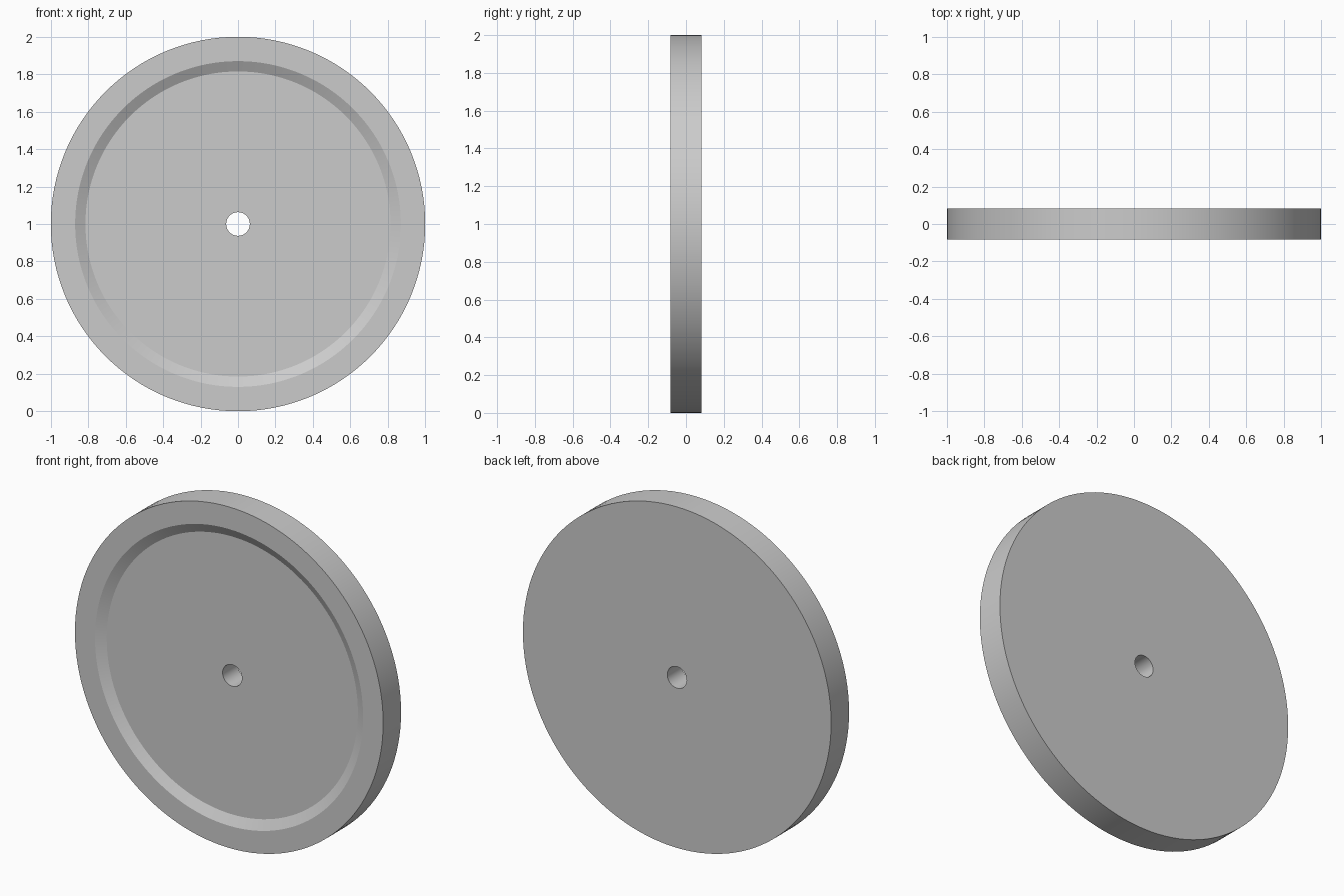
import bpy, bmesh, math
from mathutils import Vector

cube = bpy.data.objects.get("Cube")
if cube:
    bpy.data.objects.remove(cube, do_unlink=True)

HALF = 0.083      # half thickness
SEGMENTS = 128

grey = bpy.data.materials.new("plain grey")
grey.use_nodes = True
colour = (0.6, 0.6, 0.6, 1)
grey.diffuse_color = colour
grey.node_tree.nodes["Principled BSDF"].inputs["Base Color"].default_value = colour

# Closed cross-section as (radius, y): bore, recessed floor, sloped wall, rim, back
floor_y = -HALF + 0.03
profile = [(0.063, floor_y), (0.815, floor_y), (0.87, -HALF),
           (1.0, -HALF), (1.0, HALF), (0.063, HALF)]

bm = bmesh.new()
verts = [bm.verts.new((r, y, 1)) for r, y in profile]
edges = [bm.edges.new((v, verts[(i + 1) % len(verts)])) for i, v in enumerate(verts)]

# Turn the cross-section around the axle
bmesh.ops.spin(bm, geom=verts + edges, cent=Vector((0, 0, 1)), axis=Vector((0, 1, 0)),
               angle=math.tau, steps=SEGMENTS, use_duplicate=False)
bmesh.ops.remove_doubles(bm, verts=bm.verts[:], dist=0.0001)
bmesh.ops.recalc_face_normals(bm, faces=bm.faces[:])

mesh = bpy.data.meshes.new("wheel_disc")
bm.to_mesh(mesh)
bm.free()
mesh.materials.append(grey)
disc = bpy.data.objects.new("wheel_disc", mesh)
bpy.context.collection.objects.link(disc)

# Smooth around the turn, crisp at every profile corner
bpy.ops.object.select_all(action="DESELECT")
disc.select_set(True)
bpy.context.view_layer.objects.active = disc
bpy.ops.object.shade_smooth_by_angle(angle=math.radians(20))
